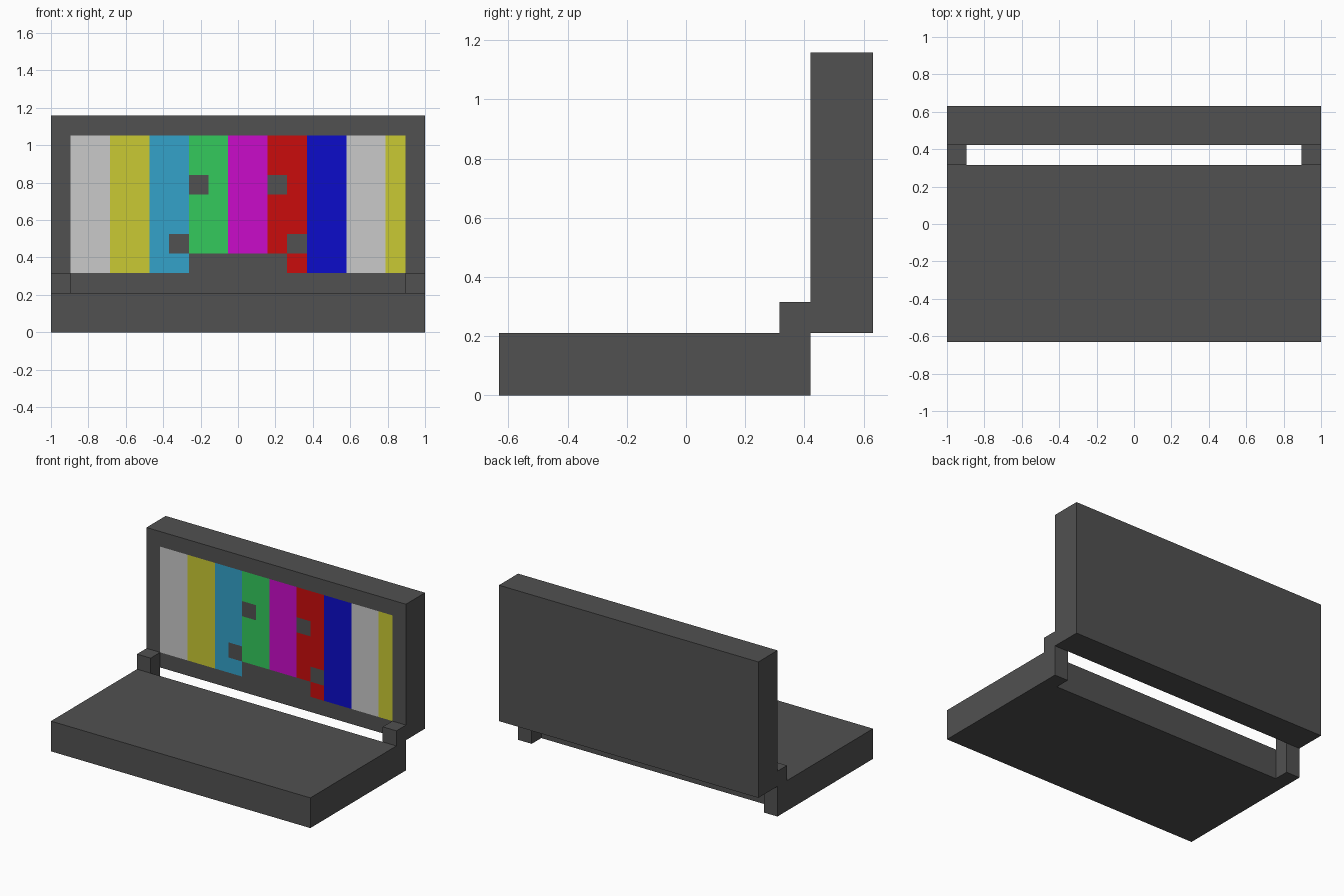
import bpy, bmesh
from mathutils import Vector

if "Cube" in bpy.data.objects:
    bpy.data.objects.remove(bpy.data.objects["Cube"])

U = 2 / 19  # the model sits on a grid 19 cells wide


def lin(c):
    c /= 255
    return c / 12.92 if c <= 0.04045 else ((c + 0.055) / 1.055) ** 2.4


def material(name, r, g, b):
    m = bpy.data.materials.new(name)
    m.diffuse_color = (lin(r), lin(g), lin(b), 1)
    m.use_nodes = True
    m.node_tree.nodes["Principled BSDF"].inputs["Base Color"].default_value = m.diffuse_color
    return m


casing = material("dark_grey", 81, 81, 81)
bars = [material("light_grey", 202, 202, 202), material("yellow", 202, 202, 52),
        material("sky_blue", 52, 162, 202), material("green", 52, 202, 92),
        material("magenta", 202, 12, 202), material("red", 202, 12, 12),
        material("blue", 12, 12, 202)]


def add_object(name, bm, mats):
    me = bpy.data.meshes.new(name)
    bm.to_mesh(me)
    bm.free()
    for m in mats:
        me.materials.append(m)
    ob = bpy.data.objects.new(name, me)
    bpy.context.collection.objects.link(ob)
    return ob


def box(lo, hi):
    """Box bmesh between two corners given in grid cells."""
    bm = bmesh.new()
    bmesh.ops.create_cube(bm, size=1)
    for v in bm.verts:
        v.co = Vector([(a + b) / 2 + c * (b - a) for a, b, c in zip(lo, hi, v.co)]) * U
    return bm


# Base slab and the two hinge arms
add_object("base", box((-9.5, -6, 0), (9.5, 3, 2)), [casing])
for side, x in (("left", -9.5), ("right", 8.5)):
    add_object("hinge_" + side, box((x, 3, 0), (x + 1, 4, 3)), [casing])

# Upright screen: cut into cells, front cells coloured by column
bm = box((-9.5, 4, 2), (9.5, 6, 11))
cuts = [((i - 8.5, 0, 0), (1, 0, 0)) for i in range(18)]
cuts += [((0, 0, k), (0, 0, 1)) for k in (3, 4, 5, 7, 8, 10)]
for co, no in cuts:
    bmesh.ops.bisect_plane(bm, geom=bm.verts[:] + bm.edges[:] + bm.faces[:],
                           plane_co=Vector(co) * U, plane_no=no)


def bar_index(x, z):
    """Material slot for a front cell: 0 is casing, 1-7 are the bars."""
    if abs(x) > 8.5 or not 3 < z < 10:
        return 0
    if abs(x) < 2.5 and z < 4:                    # notch under the bars
        return 0
    if 1.5 < abs(x) < 2.5 and 7 < z < 8:          # upper pair of squares
        return 0
    if 2.5 < abs(x) < 3.5 and 4 < z < 5:          # lower pair of squares
        return 0
    return int((x + 8.5) // 2) % 7 + 1


bm.normal_update()
for f in bm.faces:
    if f.normal.y < -0.9:
        c = f.calc_center_median() / U
        f.material_index = bar_index(c.x, c.z)
bmesh.ops.dissolve_limit(bm, angle_limit=0.01, verts=bm.verts[:], edges=bm.edges[:],
                         delimit={'MATERIAL'})
add_object("screen", bm, [casing] + bars)
